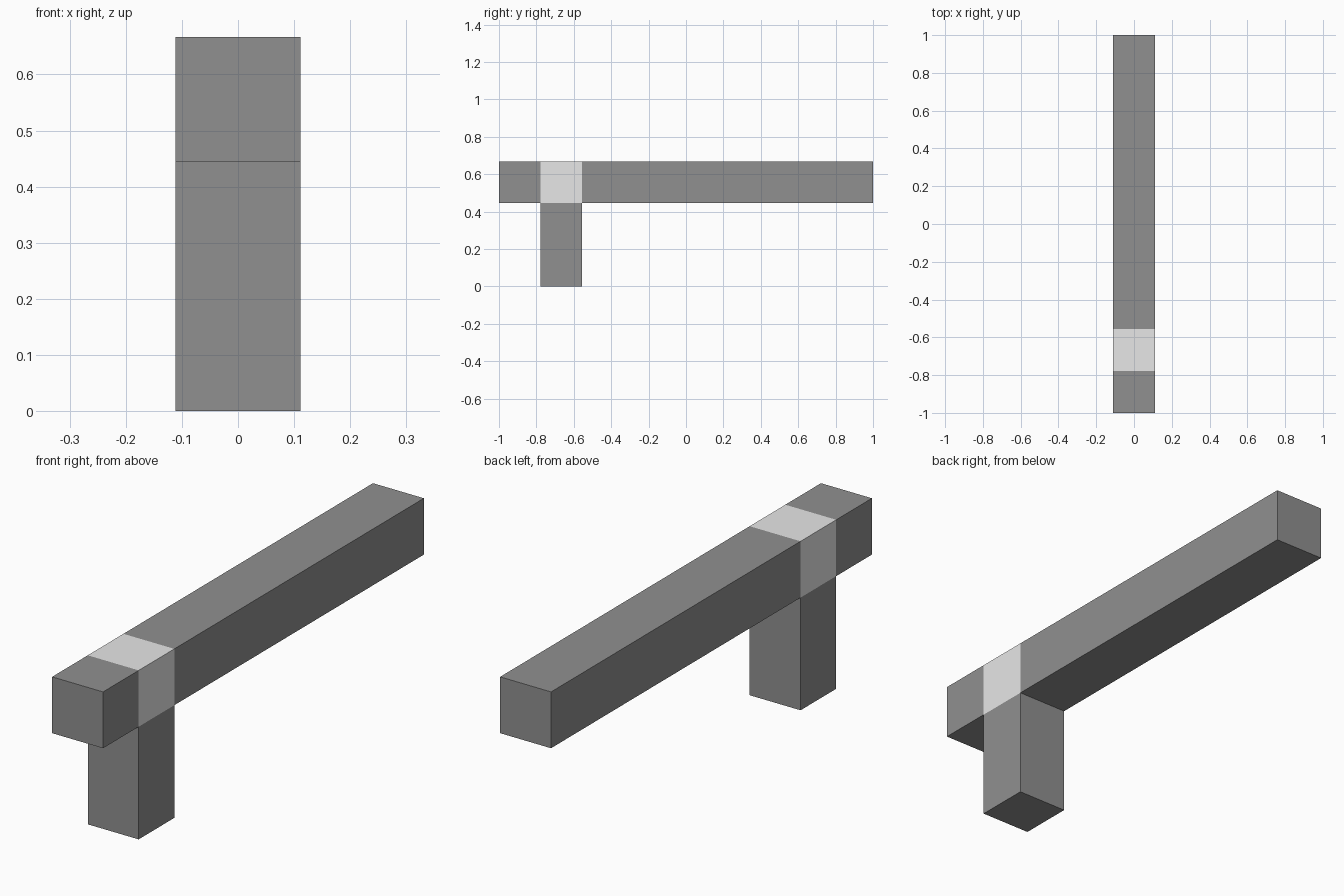
import bpy

if "Cube" in bpy.data.objects:
    bpy.data.objects.remove(bpy.data.objects["Cube"])

U = 2 / 9  # square section size; the beam is nine units long

def material(name, v):
    m = bpy.data.materials.new(name)
    m.diffuse_color = (v, v, v, 1)
    m.use_nodes = True
    m.node_tree.nodes["Principled BSDF"].inputs["Base Color"].default_value = m.diffuse_color
    return m

dark = material("dark grey", 0.28)
light = material("light grey", 0.8)

def block(name, y0, y1, z0, z1, mat):
    """Square-section block centred on x, spanning y and z in units."""
    bpy.ops.mesh.primitive_cube_add(size=1, location=(0, (y0 + y1) / 2 * U, (z0 + z1) / 2 * U))
    o = bpy.context.object
    o.name = name
    o.scale = (U, (y1 - y0) * U, (z1 - z0) * U)
    bpy.ops.object.transform_apply(location=False, rotation=False, scale=True)
    o.data.materials.append(mat)

# Beam on both sides of the joint
block("short_end", -4.5, -3.5, 2, 3, dark)
block("long_beam", -2.5, 4.5, 2, 3, dark)
# Light joint block and the leg under it
block("joint", -3.5, -2.5, 2, 3, light)
block("leg", -3.5, -2.5, 0, 2, dark)
